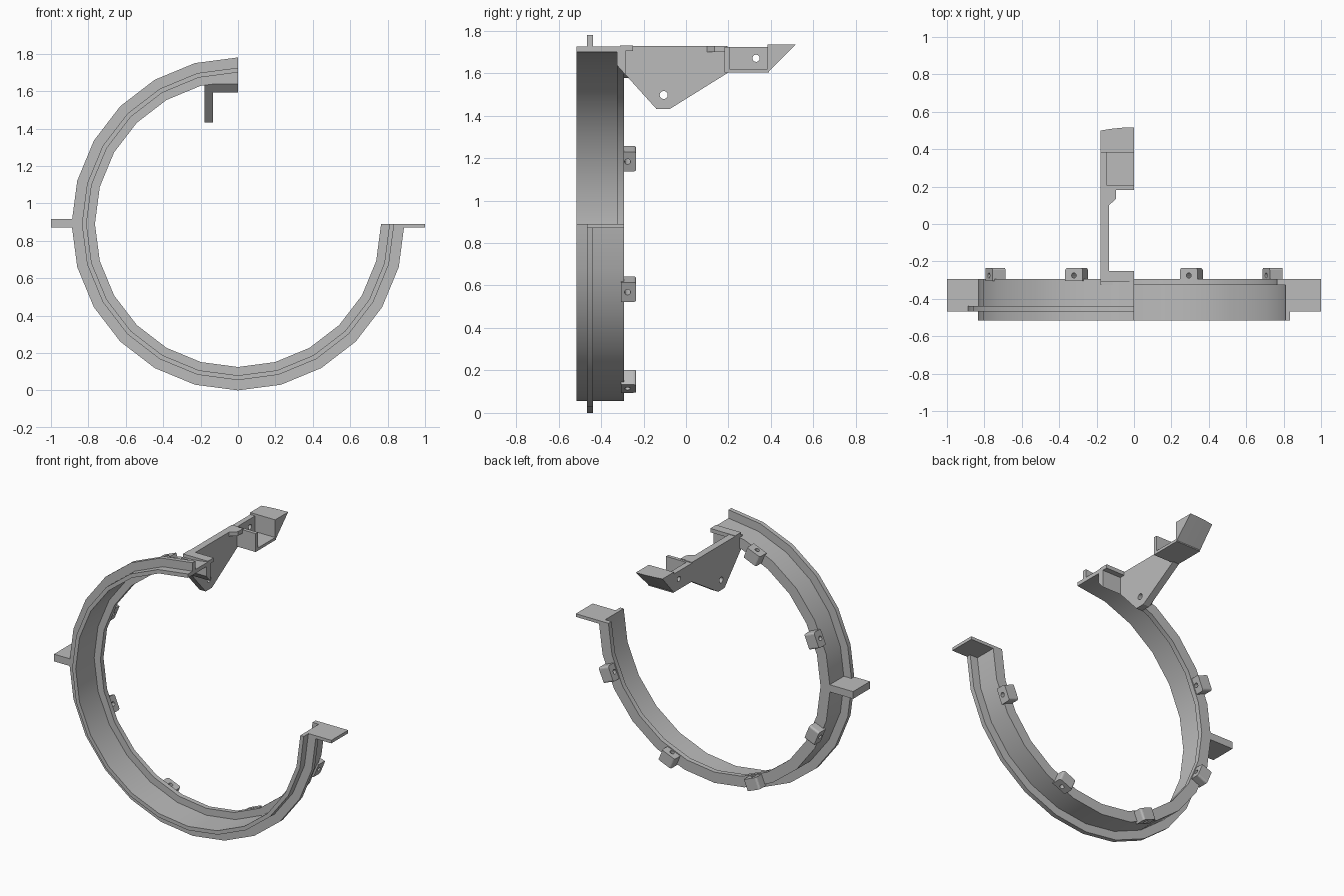
import bpy, bmesh
from math import radians, sin, cos
from mathutils import Matrix, Vector

cube = bpy.data.objects.get("Cube")
if cube:
    bpy.data.objects.remove(cube, do_unlink=True)

CZ = 0.89  # height of the ring centre
grey = bpy.data.materials.new("plain_grey")
grey.use_nodes = True
grey.diffuse_color = (0.5, 0.5, 0.5, 1)
grey.node_tree.nodes["Principled BSDF"].inputs["Base Color"].default_value = (0.5, 0.5, 0.5, 1)


def select(ob):
    bpy.ops.object.select_all(action='DESELECT')
    ob.select_set(True)
    bpy.context.view_layer.objects.active = ob


def finish(name, bm):
    bmesh.ops.recalc_face_normals(bm, faces=bm.faces)
    mesh = bpy.data.meshes.new(name)
    bm.to_mesh(mesh)
    bm.free()
    mesh.materials.append(grey)
    ob = bpy.data.objects.new(name, mesh)
    bpy.context.collection.objects.link(ob)
    return ob


def loft(name, sections):
    """Skin a row of equal cross-sections and cap both ends."""
    bm = bmesh.new()
    rows = [[bm.verts.new(p) for p in s] for s in sections]
    n = len(rows[0])
    for a, b in zip(rows, rows[1:]):
        for i in range(n):
            j = (i + 1) % n
            bm.faces.new((a[i], a[j], b[j], b[i]))
    bm.faces.new(rows[0])
    bm.faces.new(rows[-1])
    return finish(name, bm)


def side_plate(name, profile, x0, x1):
    """Extrude a (y, z) profile along x."""
    return loft(name, [[(x, y, z) for y, z in profile] for x in (x0, x1)])


def box(name, x, y, z):
    return side_plate(name, [(y[0], z[0]), (y[1], z[0]), (y[1], z[1]), (y[0], z[1])], *x)


def drill(ob, centre, direction, radius):
    """Cut a round hole through a part."""
    bm = bmesh.new()
    turn = Vector(direction).to_track_quat('Z', 'Y').to_matrix().to_4x4()
    bmesh.ops.create_cone(bm, cap_ends=True, segments=20, radius1=radius, radius2=radius,
                          depth=0.3, matrix=Matrix.Translation(centre) @ turn)
    cutter = finish("hole_cutter", bm)
    cutter.hide_render = True
    mod = ob.modifiers.new("hole", 'BOOLEAN')
    mod.operation = 'DIFFERENCE'
    mod.solver = 'EXACT'
    mod.object = cutter
    select(ob)
    bpy.ops.object.modifier_apply(modifier=mod.name)
    bpy.data.objects.remove(cutter, do_unlink=True)


# Three-quarter ring: thin wall, outer rib and inner back lip, as (radius, y)
section = [(0.81, -0.515), (0.835, -0.515), (0.835, -0.467), (0.89, -0.467), (0.89, -0.438),
           (0.835, -0.438), (0.835, -0.293), (0.765, -0.293), (0.765, -0.325), (0.81, -0.325)]
ring = loft("ring", [[(r * cos(a), y, CZ + r * sin(a)) for r, y in section]
                     for a in (radians(90 + 15 * i) for i in range(19))])
select(ring)
bpy.ops.object.shade_smooth_by_angle(angle=radians(30))

# Side tabs
box("right_tab", (-1, -0.825), (-0.467, -0.293), (0.87, 0.917))
box("left_tab", (0.825, 1), (-0.467, -0.293), (0.87, 0.89))

# Drilled lugs on the back of the ring
for k in range(6):
    bm = bmesh.new()
    bmesh.ops.create_cube(bm, size=1, matrix=Matrix.Diagonal((0.075, 0.07, 0.1, 1)))
    back = [e for e in bm.edges if all(v.co.y > 0 for v in e.verts)
            and abs(e.verts[0].co.x - e.verts[1].co.x) > 0.01]
    bmesh.ops.bevel(bm, geom=back, offset=0.012, segments=3, profile=0.5, affect='EDGES')
    a = radians(112.5 + 45 * k)
    out = Vector((cos(a), 0, sin(a)))
    place = Matrix.Translation(out * 0.8025 + Vector((0, -0.27, CZ)))
    bm.transform(place @ Matrix.Rotation(-a, 4, 'Y'))
    lug = finish("lug_%d" % (k + 1), bm)
    drill(lug, out * 0.8025 + Vector((0, -0.275, CZ)), out, 0.014)

# Bracket joining the ring to the arm
box("bracket_top", (-0.18, 0), (-0.31, -0.25), (1.705, 1.73))
side_plate("bracket_lip", [(-0.325, 1.71), (-0.325, 1.637), (-0.285, 1.592), (-0.285, 1.71)], -0.18, 0)

# Arm web with its hole
web = side_plate("arm_web", [(-0.325, 1.70), (-0.325, 1.637), (-0.14, 1.432), (-0.075, 1.432),
                             (0.195, 1.60), (0.195, 1.727), (-0.30, 1.727), (-0.30, 1.70)], -0.18, -0.135)
drill(web, (-0.16, -0.105, 1.497), (1, 0, 0), 0.019)
outline = [(-0.14, 0.095), (-0.095, 0.135), (-0.095, 0.19), (-0.14, 0.19)]
loft("arm_gusset", [[(x, y, z) for x, y in outline] for z in (1.70, 1.727)])

# Open pocket near the arm end
box("pocket_front", (-0.18, 0), (0.182, 0.205), (1.602, 1.722))
box("pocket_floor", (-0.18, 0), (0.2, 0.39), (1.602, 1.62))
wall = box("pocket_side", (-0.18, -0.145), (0.19, 0.39), (1.602, 1.722))
drill(wall, (-0.16, 0.33, 1.67), (1, 0, 0), 0.017)

# Wedge tip with a slightly curved end
loft("arm_tip", [[(x, 0.383, 1.602), (x, 0.517 - 0.55 * x * x, 1.735), (x, 0.383, 1.735)]
                 for x in (-0.18, -0.12, -0.06, 0)])
